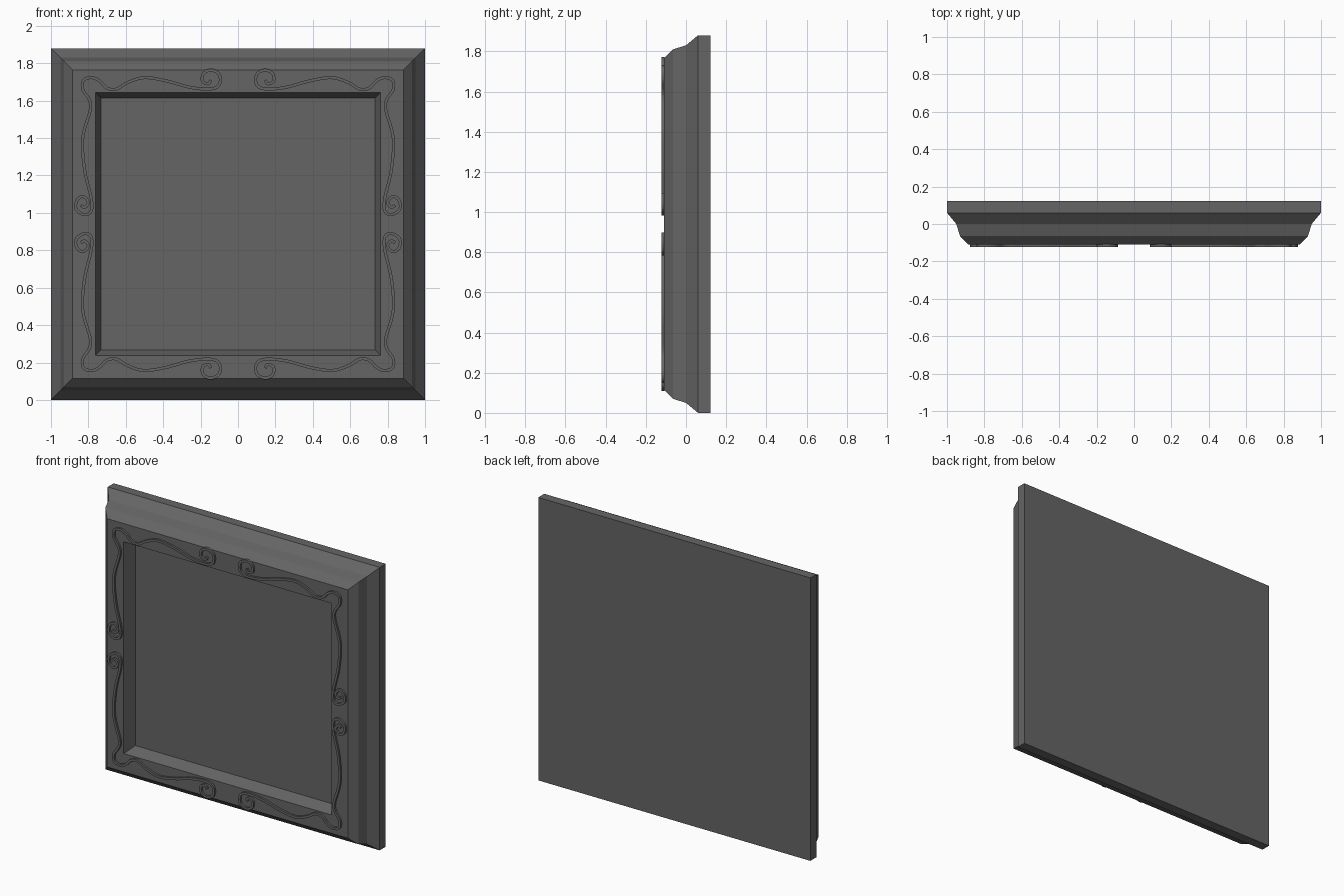
import bpy, bmesh
from mathutils import Vector

if "Cube" in bpy.data.objects:
    bpy.data.objects.remove(bpy.data.objects["Cube"])

HALF_W, HALF_H = 1.0, 0.94
FLOOR_Y, FACE_Y, VINE_Y = -0.03, -0.11, -0.123

gray = bpy.data.materials.new("dark gray")
gray.use_nodes = True
COLOR = (0.13, 0.13, 0.13, 1)
gray.diffuse_color = COLOR
gray.node_tree.nodes["Principled BSDF"].inputs["Base Color"].default_value = COLOR


def finish(bm, name):
    bmesh.ops.recalc_face_normals(bm, faces=bm.faces)
    mesh = bpy.data.meshes.new(name)
    bm.to_mesh(mesh)
    bm.free()
    mesh.materials.append(gray)
    obj = bpy.data.objects.new(name, mesh)
    bpy.context.collection.objects.link(obj)
    return obj


def bridge(bm, a, b):
    for i in range(len(a)):
        j = (i + 1) % len(a)
        bm.faces.new((a[i], a[j], b[j], b[i]))


def rectangular_moulding(name, profile):
    """Sweep an (inset, y) profile around the rectangle and cap both ends."""
    bm = bmesh.new()
    rings = []
    for inset, y in profile:
        w, h = HALF_W - inset, HALF_H - inset
        rings.append([bm.verts.new((sx * w, y, HALF_H + sz * h))
                      for sx, sz in ((-1, -1), (1, -1), (1, 1), (-1, 1))])
    for a, b in zip(rings, rings[1:]):
        bridge(bm, a, b)
    bm.faces.new(rings[0])
    bm.faces.new(rings[-1])
    return finish(bm, name)


# Stepped frame with its recessed panel
rectangular_moulding("frame_with_panel", [
    (0, 0.123), (0, 0.06), (0.05, 0), (0.07, -0.065), (0.115, FACE_Y),
    (0.237, FACE_Y), (0.267, FLOOR_Y)])


def smooth_path(points, steps=5):
    """Catmull-Rom curve through the points."""
    p = [points[0]] + points + [points[-1]]
    out = []
    for a, b, c, d in zip(p, p[1:], p[2:], p[3:]):
        for k in range(steps):
            t = k / steps
            out.append(0.5 * (2 * b + (c - a) * t + (2 * a - 5 * b + 4 * c - d) * t ** 2
                              + (3 * b - a - 3 * c + d) * t ** 3))
    return out + [points[-1]]


# Vine for one corner, as offsets from the middle: curl, wave, corner, wave, curl
VINE = [(.145, .77), (.16, .75), (.19, .765), (.185, .805), (.145, .823),
        (.10, .80), (.10, .745), (.15, .722), (.26, .732), (.38, .765), (.50, .783),
        (.59, .757), (.65, .722), (.70, .727), (.74, .765), (.78, .783),
        (.825, .77), (.83, .72), (.795, .665), (.79, .61), (.83, .46),
        (.82, .29), (.785, .14), (.785, .07), (.82, .05), (.865, .08),
        (.86, .13), (.825, .147), (.80, .115), (.82, .09), (.84, .10)]


def vine(name, sx, sz, width=0.016):
    path = smooth_path([Vector(p) for p in VINE])
    bm = bmesh.new()
    sections = []
    for i, p in enumerate(path):
        t = (path[min(i + 1, len(path) - 1)] - path[max(i - 1, 0)]).normalized()
        side = Vector((-t.y, t.x)) * width / 2
        corners = ((p + side, FACE_Y + 0.003), (p + side, VINE_Y),
                   (p - side, VINE_Y), (p - side, FACE_Y + 0.003))
        sections.append([bm.verts.new((sx * q.x, y, HALF_H + sz * q.y)) for q, y in corners])
    for a, b in zip(sections, sections[1:]):
        bridge(bm, a, b)
    bm.faces.new(sections[0])
    bm.faces.new(sections[-1])
    return finish(bm, name)


# Raised vines, mirrored into all four corners
for side, sx in (("left", 1), ("right", -1)):
    for level, sz in (("upper", 1), ("lower", -1)):
        vine(f"{level}_{side}_vine", sx, sz)
